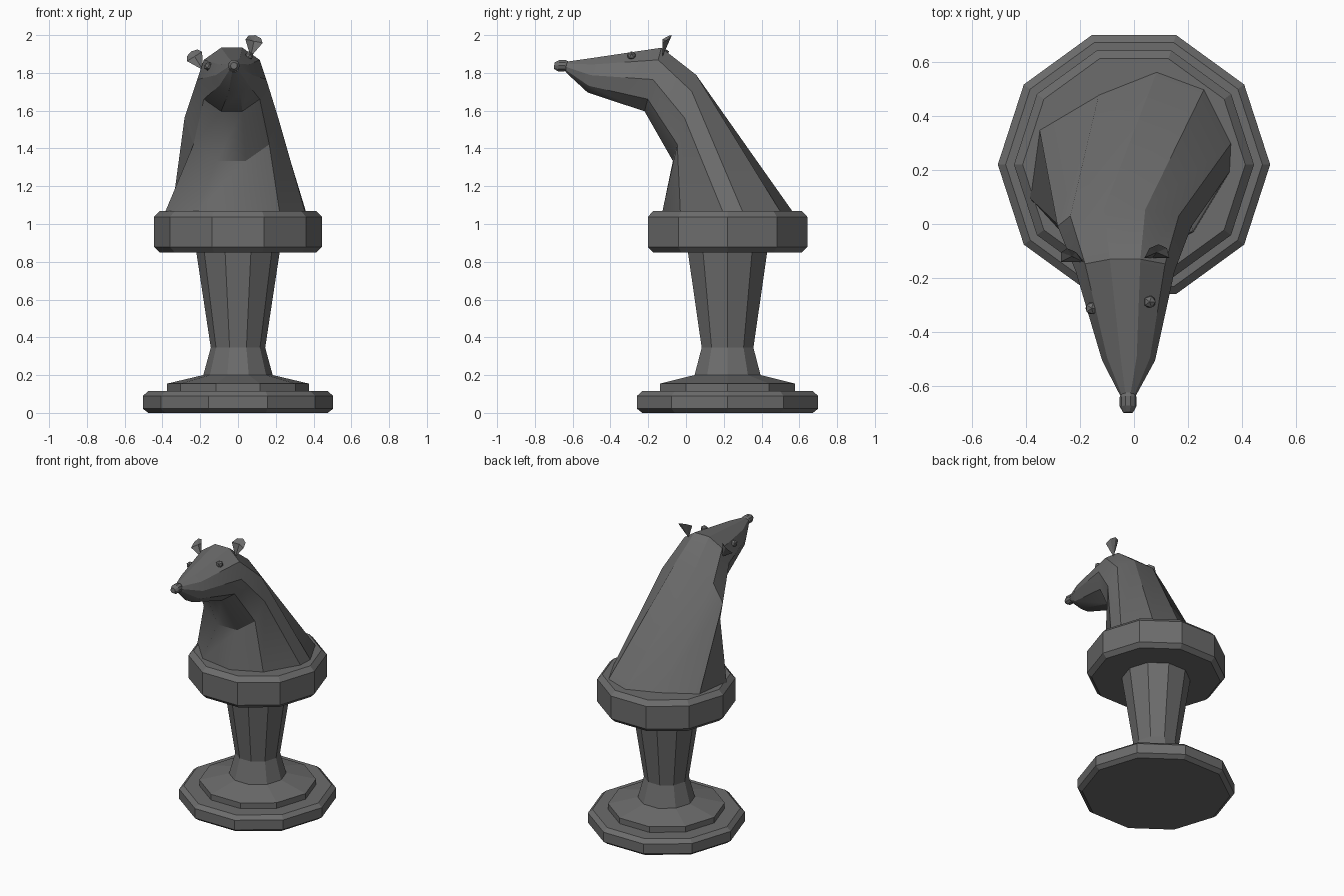
import bpy, bmesh, math
from mathutils import Vector, Matrix

if "Cube" in bpy.data.objects:
    bpy.data.objects.remove(bpy.data.objects["Cube"])

SIDES = 10
CY = 0.22  # y of the pedestal axis

grey = bpy.data.materials.new("dark_grey")
grey.diffuse_color = (0.15, 0.15, 0.15, 1)
grey.use_nodes = True
grey.node_tree.nodes["Principled BSDF"].inputs["Base Color"].default_value = grey.diffuse_color


def finish(name, bm, smooth=None):
    bmesh.ops.recalc_face_normals(bm, faces=bm.faces)
    me = bpy.data.meshes.new(name)
    bm.to_mesh(me)
    bm.free()
    ob = bpy.data.objects.new(name, me)
    bpy.context.collection.objects.link(ob)
    me.materials.append(grey)
    if smooth:
        bpy.ops.object.select_all(action='DESELECT')
        ob.select_set(True)
        bpy.context.view_layer.objects.active = ob
        bpy.ops.object.shade_smooth_by_angle(angle=math.radians(smooth))
    return ob


def loft(name, rings, smooth=None):
    """Skin a list of equal-length point rings and cap both ends."""
    bm = bmesh.new()
    loops = [[bm.verts.new(p) for p in ring] for ring in rings]
    for a, b in zip(loops, loops[1:]):
        for i in range(len(a)):
            j = (i + 1) % len(a)
            bm.faces.new((a[i], a[j], b[j], b[i]))
    bm.faces.new(loops[0])
    bm.faces.new(loops[-1])
    return finish(name, bm, smooth)


def turned(name, profile):
    """Ten-sided turned part from (radius, z) pairs."""
    angles = [math.tau * i / SIDES for i in range(SIDES)]
    return loft(name, [[(r * math.cos(a), CY + r * math.sin(a), z) for a in angles]
                       for r, z in profile])


def section(x, y, z, r, lean):
    """Upright ten-sided ring whose top leans back by 'lean' radians."""
    pts = []
    for i in range(SIDES):
        a = math.tau * i / SIDES
        up = r * math.sin(a)
        pts.append((x + r * math.cos(a), y + up * math.sin(lean), z + up * math.cos(lean)))
    return pts


# Pedestal
turned("foot", [(0.475, 0), (0.504, 0.022), (0.504, 0.09), (0.475, 0.115)])
turned("foot_step", [(0.375, 0.11), (0.375, 0.155), (0.185, 0.2)])
turned("stem", [(0.185, 0.195), (0.144, 0.345), (0.222, 0.86)])
turned("collar", [(0.415, 0.85), (0.444, 0.878), (0.444, 1.038), (0.412, 1.07)])

# Neck and head, lofted from the twisted neck base to the muzzle
neck_base = [(0.355, 0.195), (0.36, 0.30), (0.26, 0.50), (0.085, 0.565), (-0.13, 0.48),
             (-0.35, 0.35), (-0.385, 0.095), (-0.22, -0.085), (0.02, -0.125), (0.22, -0.03)]
loft("neck_and_head", [
    [(x, y, 1.065) for x, y in neck_base],
    section(-0.035, -0.008, 1.562, 0.248, 0.264),
    section(-0.033, -0.175, 1.765, 0.183, 0.26),
    section(-0.02, -0.505, 1.788, 0.098, 0.17),
    section(-0.022, -0.635, 1.832, 0.029, 0.1),
], 30)

# Nose
loft("nose", [section(-0.022, y, 1.838, r, 0.1)
              for y, r in ((-0.622, 0.022), (-0.64, 0.031), (-0.675, 0.031), (-0.698, 0.018))])


# Eyes
def eye(name, pos):
    bm = bmesh.new()
    bmesh.ops.create_icosphere(bm, subdivisions=1, radius=0.025,
                               matrix=Matrix.Translation(pos))
    finish(name, bm)


eye("left_eye", (-0.157, -0.312, 1.835))
eye("right_eye", (0.058, -0.288, 1.89))


# Ears: cupped fans rising from a narrow root
def ear(name, root, tilt):
    m = Matrix.Translation(root) @ Matrix.Rotation(math.radians(tilt), 4, 'Y')
    bm = bmesh.new()
    base = bm.verts.new(m @ Vector((0, 0, 0)))
    rim = []
    for i in range(5):
        a = math.pi * i / 4
        rim.append(bm.verts.new(m @ Vector((0.047 * math.cos(a), 0.05 * math.sin(a),
                                            0.085 + 0.032 * math.sin(a)))))
    cup = bm.verts.new(m @ Vector((0, 0.02, 0.085)))
    for a, b in zip(rim, rim[1:]):
        bm.faces.new((base, a, b))
        bm.faces.new((cup, b, a))
    bm.faces.new((base, cup, rim[0]))
    bm.faces.new((base, rim[-1], cup))
    finish(name, bm)


ear("left_ear", (-0.185, -0.14, 1.815), -32)
ear("right_ear", (0.067, -0.125, 1.885), 12)
